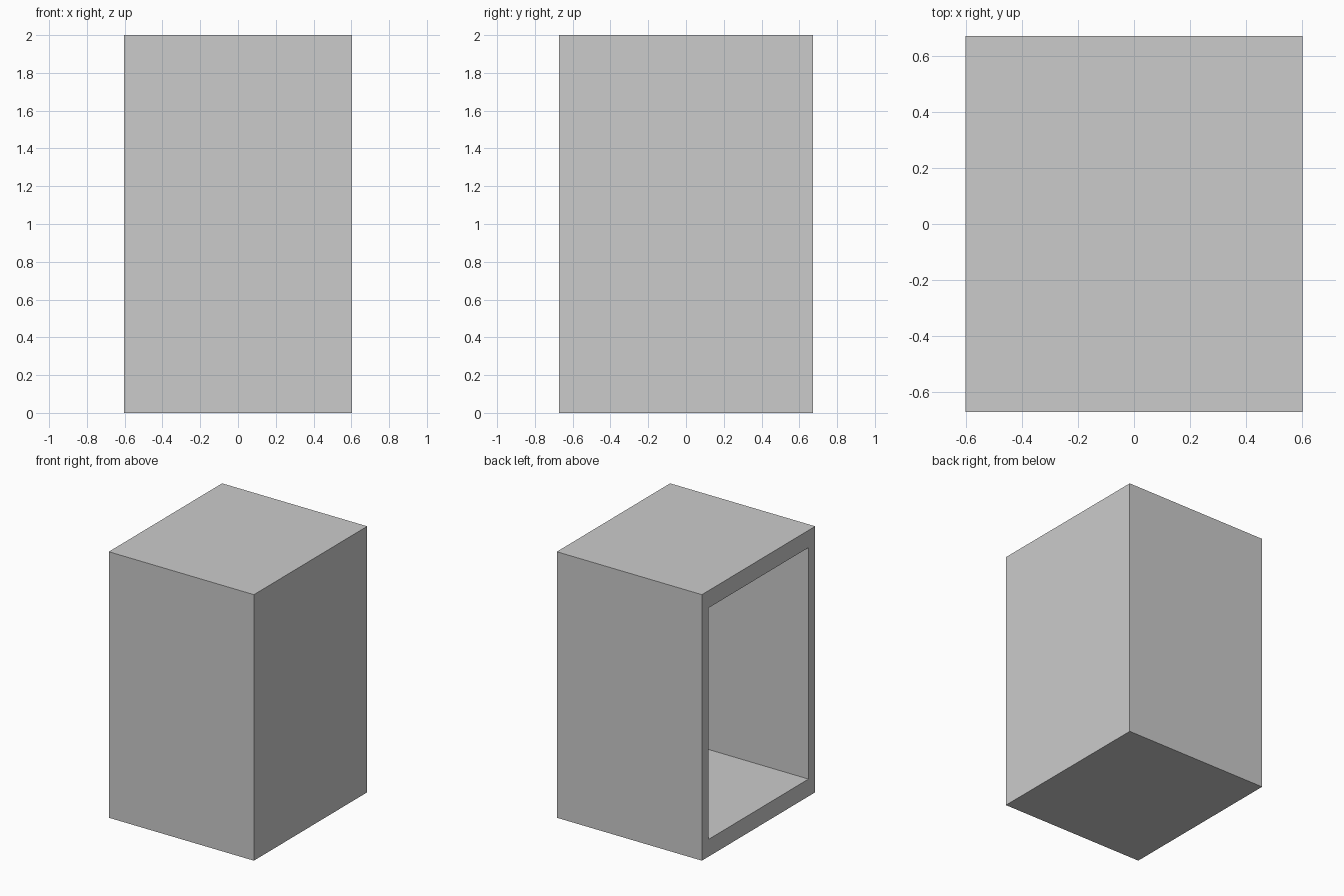
import bpy, bmesh
from mathutils import Vector

if "Cube" in bpy.data.objects:
    bpy.data.objects.remove(bpy.data.objects["Cube"])

W, D, H = 1.207, 1.346, 2.0            # outer size
SIDE, CAP, BACK = 0.08, 0.13, 0.08     # wall thicknesses

# Outer cabinet block
bm = bmesh.new()
bmesh.ops.create_cube(bm, size=1.0)
for v in bm.verts:
    v.co = Vector((v.co.x * W, v.co.y * D, (v.co.z + 0.5) * H))

# Rim of the opening on the left (-x) side
opening = min(bm.faces, key=lambda f: f.calc_center_median().x)
bmesh.ops.inset_individual(bm, faces=[opening], thickness=0.05)
for v in opening.verts:
    v.co.y = (D / 2 - SIDE) * (1 if v.co.y > 0 else -1)
    v.co.z = H - CAP if v.co.z > H / 2 else CAP

# Hollow interior pushed in from the opening
res = bmesh.ops.extrude_discrete_faces(bm, faces=[opening])
bmesh.ops.translate(bm, verts=res["faces"][0].verts, vec=(W - BACK, 0, 0))
bmesh.ops.recalc_face_normals(bm, faces=bm.faces)

mesh = bpy.data.meshes.new("open_cabinet")
bm.to_mesh(mesh)
bm.free()
cabinet = bpy.data.objects.new("open_cabinet", mesh)
bpy.context.collection.objects.link(cabinet)
